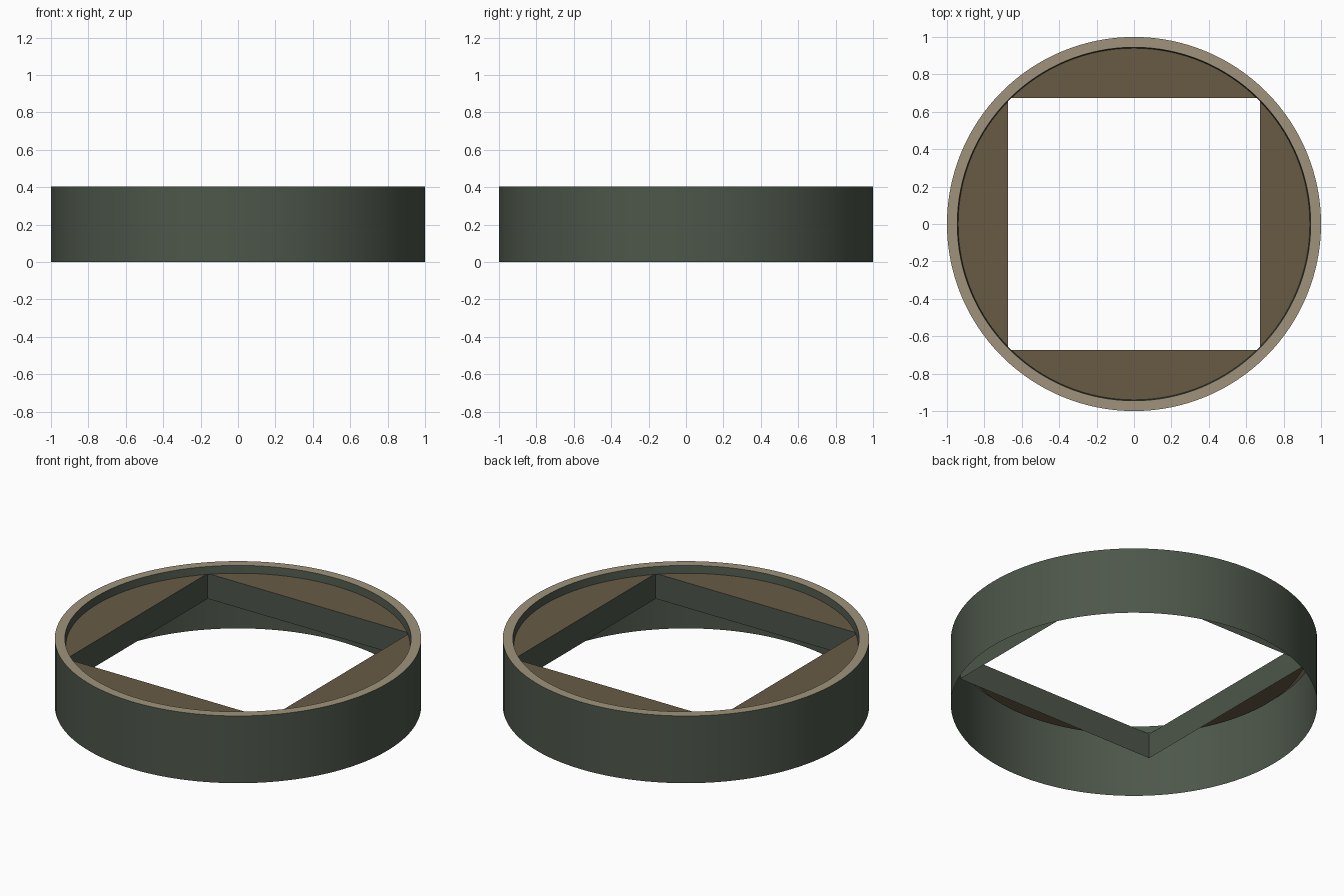
import bpy, bmesh, math

if "Cube" in bpy.data.objects:
    bpy.data.objects.remove(bpy.data.objects["Cube"])

SEG = 128
R_IN = 0.952                 # circle on which the square corners sit
HALF = R_IN / math.sqrt(2)   # half side of the square opening
Z_TOP, Z_PLATE, Z_SKIRT = 0.405, 0.36, 0.208


def material(name, rgb):
    m = bpy.data.materials.new(name)
    m.diffuse_color = (*rgb, 1)
    m.use_nodes = True
    m.node_tree.nodes["Principled BSDF"].inputs["Base Color"].default_value = m.diffuse_color
    return m


GREEN = material("dark_green", (0.075, 0.095, 0.07))
BROWN = material("brown", (0.14, 0.105, 0.06))
TAN = material("tan", (0.35, 0.29, 0.20))


def finish(name, bm, mat, smooth=True):
    mesh = bpy.data.meshes.new(name)
    bm.to_mesh(mesh)
    bm.free()
    ob = bpy.data.objects.new(name, mesh)
    bpy.context.collection.objects.link(ob)
    mesh.materials.append(mat)
    if smooth:
        bpy.ops.object.select_all(action='DESELECT')
        ob.select_set(True)
        bpy.context.view_layer.objects.active = ob
        bpy.ops.object.shade_smooth_by_angle(angle=math.radians(35))
    return ob


def sweep(name, profile, mat, seg=SEG, start=0.0, smooth=True):
    """Revolve an open (radius, z) profile around z."""
    bm = bmesh.new()
    rings = []
    for r, z in profile:
        rings.append([bm.verts.new((r * math.cos(start + math.tau * i / seg),
                                    r * math.sin(start + math.tau * i / seg), z))
                      for i in range(seg)])
    for a, b in zip(rings, rings[1:]):
        for i in range(seg):
            j = (i + 1) % seg
            bm.faces.new((a[i], a[j], b[j], b[i]))
    return finish(name, bm, mat, smooth)


# Outer band, thin shell open at the bottom
sweep("outer_wall", [(1.0, 0.0), (1.0, Z_TOP)], GREEN)

# Flat lip on top, and the short wall dropping to the plate
sweep("top_rim", [(1.0, Z_TOP), (0.945, Z_TOP)], TAN)
sweep("rim_inner_wall", [(0.945, Z_TOP), (0.94, Z_PLATE)], GREEN)

# Square collar hanging below the plate
sweep("square_collar", [(R_IN, Z_PLATE), (R_IN, Z_SKIRT)][::1], GREEN,
      seg=4, start=math.pi / 4, smooth=False)

# Recessed plate: four circle segments around the square opening
bm = bmesh.new()
for q in range(4):
    n = SEG // 4
    bm.faces.new([bm.verts.new((R_IN * math.cos(a), R_IN * math.sin(a), Z_PLATE))
                  for a in (math.pi / 4 + math.tau * (q * n + i) / SEG
                            for i in range(n + 1))])
bmesh.ops.remove_doubles(bm, verts=bm.verts, dist=1e-5)
finish("recessed_plate", bm, BROWN, smooth=False)
